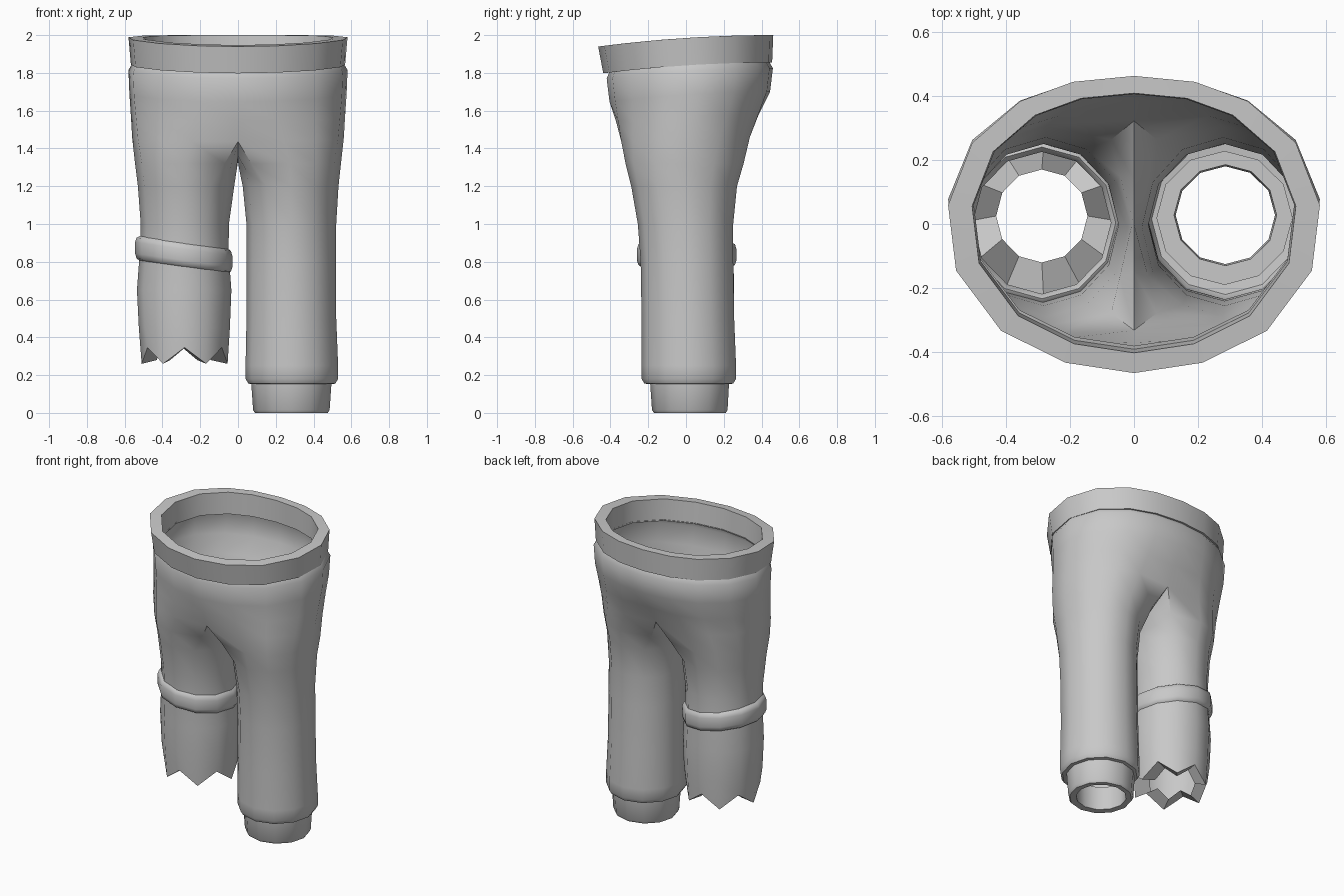
import bpy, bmesh, math

if "Cube" in bpy.data.objects:
    bpy.data.objects.remove(bpy.data.objects["Cube"])

cloth = bpy.data.materials.new("grey_cloth")
cloth.diffuse_color = (0.58, 0.58, 0.58, 1)
cloth.use_nodes = True
cloth.node_tree.nodes["Principled BSDF"].inputs["Base Color"].default_value = cloth.diffuse_color

# Half outline of the waist, front centre to back centre (unit half width, -1..1 depth)
WAIST = [(0, -1), (.37, -.93), (.715, -.715), (.957, -.31), (1, .13),
         (.87, .55), (.612, .83), (.328, .96), (0, 1)]


def finish(name, bm, angle):
    me = bpy.data.meshes.new(name)
    bm.to_mesh(me)
    bm.free()
    ob = bpy.data.objects.new(name, me)
    bpy.context.collection.objects.link(ob)
    me.materials.append(cloth)
    bpy.ops.object.select_all(action='DESELECT')
    ob.select_set(True)
    bpy.context.view_layer.objects.active = ob
    bpy.ops.object.shade_smooth_by_angle(angle=math.radians(angle))


def tilt(y):
    # The waist dips towards the front
    return -0.06 * ((0.46 - y) / 0.92) ** 2


def waist_half(z, xo, y0, y1):
    cy, ry = (y0 + y1) / 2, (y1 - y0) / 2
    return [(x * xo, cy + y * ry, z + tilt(cy + y * ry)) for x, y in WAIST]


def leg_ring(z, xi, xo, y0, y1):
    # Twelve points; 0 and 8 are beside the centre seam, 9 to 11 face the other leg
    pts = []
    for i in range(12):
        a = math.radians(240 + 30 * i)
        pts.append(((xi + xo) / 2 + (xo - xi) / 2 * math.cos(a),
                    (y0 + y1) / 2 + (y1 - y0) / 2 * math.sin(a), z))
    return pts


def skin(bm, rows, side=1, cyclic=True, loop=False):
    vs = [[bm.verts.new((side * x, y, z)) for x, y, z in r] for r in rows]
    pairs = list(zip(vs, vs[1:])) + ([(vs[-1], vs[0])] if loop else [])
    for a, b in pairs:
        n = len(a)
        for i in range(n if cyclic else n - 1):
            j = (i + 1) % n
            f = [a[i], b[i], b[j], a[j]]
            bm.faces.new(f if side > 0 else f[::-1])


def pelvis_rows():
    rows = []
    for z, xo, y0, y1, t in [(1.865, .50, -.38, .405, 0), (1.86, .56, -.405, .44, 0),
                             (1.825, .58, -.42, .46, 0), (1.70, .575, -.405, .445, 0),
                             (1.58, .567, -.38, .395, .2), (1.46, .56, -.355, .345, .5)]:
        leg = leg_ring(z, 0, xo, y0, y1)
        row = []
        for i, (x, y, zz) in enumerate(waist_half(z, xo, y0, y1)):
            lx, ly, lz = leg[i]
            nx = 0 if i in (0, 8) else x + (lx - x) * t
            row.append((nx, y + (ly - y) * t, zz + (lz - zz) * t))
        rows.append(row)
    return rows


def jagged(ring, depth):
    return [(x, y, z + (depth if i % 2 else -depth)) for i, (x, y, z) in enumerate(ring)]


# Trousers: hips, crotch seam and two legs in one skin
bm = bmesh.new()
hips = pelvis_rows()
seam = [(0, .14, 1.365), (0, 0, 1.33), (0, -.15, 1.365)]
right = [(1.32, .008, .545, -.32, .305), (1.2, .025, .532, -.29, .27),
         (1.0, .045, .52, -.255, .25), (.8, .045, .52, -.24, .25),
         (.5, .045, .52, -.235, .255), (.25, .04, .53, -.235, .265),
         (.18, .04, .53, -.235, .265), (.155, .055, .515, -.22, .25),
         (.15, .09, .48, -.17, .205)]
left = [(1.32, .008, .545, -.32, .305), (1.2, .02, .53, -.29, .27),
        (1.0, .048, .515, -.255, .25), (.85, .05, .52, -.24, .25),
        (.65, .035, .535, -.235, .255), (.45, .043, .525, -.23, .25)]
for side, spec in ((1, right), (-1, left)):
    skin(bm, hips, side, cyclic=False)
    rows = [hips[-1] + seam] + [leg_ring(*s) for s in spec]
    # Ease the first leg ring out of the crotch
    rows[1] = [(x * (.5 if i in (0, 8) else 1), y, z - (.04 if 8 < i else 0))
               for i, (x, y, z) in enumerate(rows[1])]
    if side < 0:
        # Torn hem with a turned-in edge
        rows.append(jagged(leg_ring(.303, .055, .51, -.22, .24), .043))
        rows.append(jagged(leg_ring(.31, .145, .43, -.12, .17), .03))
    skin(bm, rows, side)
bmesh.ops.remove_doubles(bm, verts=bm.verts, dist=1e-4)
finish("trousers", bm, 50)

# Waistband
bm = bmesh.new()
band = []
for z, xo, y0, y1 in [(2.0, .58, -.465, .462), (1.855, .567, -.438, .456),
                      (1.855, .50, -.39, .405), (2.0, .505, -.402, .408)]:
    half = waist_half(z, xo, y0, y1)
    band.append(half + [(-x, y, zz) for x, y, zz in half[-2:0:-1]])
skin(bm, band, loop=True)
finish("waistband", bm, 30)

# Ankle cuff on the long leg
bm = bmesh.new()
skin(bm, [leg_ring(*s) for s in [(.16, .07, .495, -.19, .228), (.015, .08, .485, -.18, .22),
                                 (0, .09, .475, -.17, .21), (0, .13, .44, -.125, .18),
                                 (.16, .125, .445, -.13, .185)]], loop=True)
finish("ankle_cuff", bm, 40)

# Slanted band tied round the short leg
bm = bmesh.new()
rows = []
for dz, g in [(.066, -.005), (.055, .014), (.03, .022), (-.03, .022),
              (-.055, .014), (-.066, -.005), (-.05, -.02), (.05, -.02)]:
    ring = leg_ring(.838 + dz, .052 - g, .523 + g, -.238 - g, .245 + g)
    rows.append([(x, y, z + .14 * (x - .288)) for x, y, z in ring])
skin(bm, rows, side=-1, loop=True)
finish("knee_band", bm, 50)
